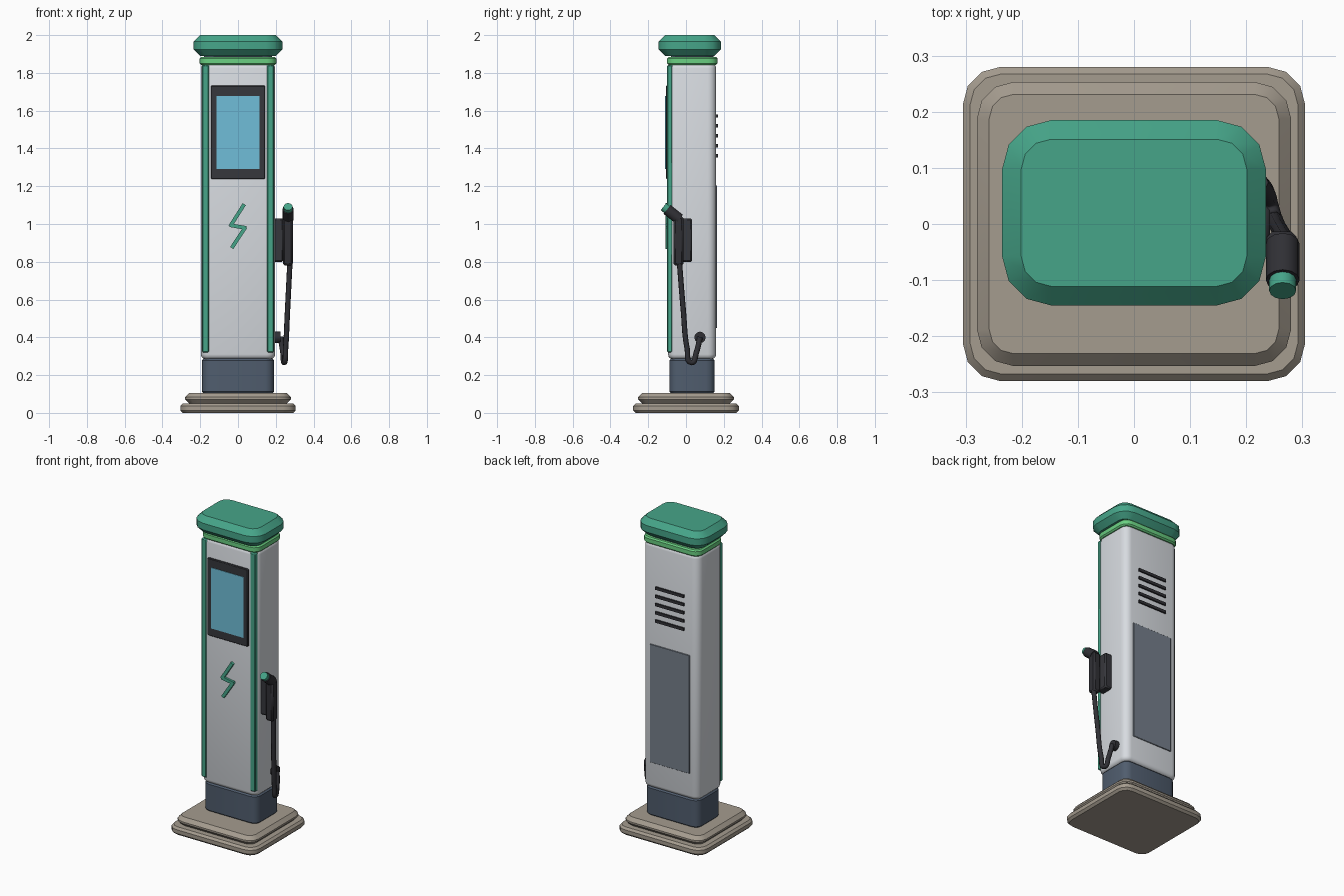
import bpy, bmesh, math
from mathutils import Vector

cube = bpy.data.objects.get("Cube")
if cube:
    bpy.data.objects.remove(cube, do_unlink=True)


def material(name, r, g, b):
    lin = [((c / 255 + 0.055) / 1.055) ** 2.4 for c in (r, g, b)] + [1]
    m = bpy.data.materials.new(name)
    m.use_nodes = True
    m.diffuse_color = lin
    m.node_tree.nodes["Principled BSDF"].inputs["Base Color"].default_value = lin
    return m


WHITE = material("shell grey", 216, 220, 225)
GREEN = material("cap green", 70, 165, 137)
LIME = material("light green", 106, 208, 130)
STONE = material("base stone", 165, 156, 143)
SLATE = material("plinth slate", 80, 93, 110)
PANEL = material("panel grey", 118, 127, 139)
BEZEL = material("bezel charcoal", 54, 55, 60)
GLASS = material("screen blue", 112, 190, 216)
BLACK = material("rubber black", 48, 48, 53)


def finish(name, bm, mat, angle=40):
    bmesh.ops.recalc_face_normals(bm, faces=bm.faces)
    mesh = bpy.data.meshes.new(name)
    bm.to_mesh(mesh)
    bm.free()
    mesh.materials.append(mat)
    ob = bpy.data.objects.new(name, mesh)
    bpy.context.collection.objects.link(ob)
    bpy.ops.object.select_all(action="DESELECT")
    ob.select_set(True)
    bpy.context.view_layer.objects.active = ob
    bpy.ops.object.shade_smooth_by_angle(angle=math.radians(angle))
    return ob


def slab(name, mat, hx, y0, y1, z0, z1, radius, bevel, segs=3, steps=1):
    """Upright block with rounded corners and bevelled rims."""
    bm = bmesh.new()
    cy, hy = (y0 + y1) / 2, (y1 - y0) / 2
    arc = [i / steps * math.pi / 2 for i in range(steps + 1)]
    low = [(bevel * (1 - math.sin(a)), z0 + bevel * (1 - math.cos(a))) for a in arc]
    rings = low + [(inset, z0 + z1 - z) for inset, z in reversed(low)]
    loops = []
    for inset, z in rings:
        loop = []
        for k, (sx, sy) in enumerate(((1, 1), (-1, 1), (-1, -1), (1, -1))):
            for i in range(segs + 1):
                a = (k + i / segs) * math.pi / 2
                r = radius - inset
                loop.append(bm.verts.new((sx * (hx - radius) + r * math.cos(a),
                                          cy + sy * (hy - radius) + r * math.sin(a), z)))
        loops.append(loop)
    for a, b in zip(loops, loops[1:]):
        for i in range(len(a)):
            j = (i + 1) % len(a)
            bm.faces.new((a[i], a[j], b[j], b[i]))
    bm.faces.new(loops[0])
    bm.faces.new(loops[-1])
    return finish(name, bm, mat)


def box(name, mat, x, y, z, bevel=0.0):
    """Box from (min, max) ranges on each axis."""
    bm = bmesh.new()
    bmesh.ops.create_cube(bm, size=1)
    for v in bm.verts:
        v.co = [sum(r) / 2 + c * (r[1] - r[0]) for r, c in zip((x, y, z), v.co)]
    if bevel:
        bmesh.ops.bevel(bm, geom=bm.edges[:], offset=bevel, segments=1, affect="EDGES")
    return finish(name, bm, mat)


def rod(name, mat, start, end, radius, sides=12):
    bm = bmesh.new()
    a, b = Vector(start), Vector(end)
    bmesh.ops.create_cone(bm, cap_ends=True, segments=sides, radius1=radius,
                          radius2=radius, depth=(b - a).length)
    turn = (b - a).to_track_quat("Z", "Y").to_matrix().to_4x4()
    turn.translation = (a + b) / 2
    bm.transform(turn)
    return finish(name, bm, mat)


# Stepped base, plinth, shell, glowing ring and cap
slab("base_lower", STONE, 0.305, -0.28, 0.28, 0, 0.05, 0.067, 0.013)
slab("base_upper", STONE, 0.28, -0.253, 0.253, 0.05, 0.105, 0.065, 0.022)
slab("plinth", SLATE, 0.19, -0.087, 0.152, 0.1, 0.29, 0.045, 0.012)
slab("body_shell", WHITE, 0.197, -0.095, 0.16, 0.285, 1.85, 0.045, 0.025, 5, 3)
slab("light_ring", LIME, 0.203, -0.1, 0.167, 1.842, 1.884, 0.05, 0.008)
slab("neck", SLATE, 0.18, -0.08, 0.145, 1.88, 1.9, 0.05, 0.003)
slab("cap", GREEN, 0.235, -0.145, 0.185, 1.89, 2.0, 0.087, 0.034)

# Corner trim strips
for side, label in ((1, "left"), (-1, "right")):
    xs = sorted((side * 0.154, side * 0.191))
    box("trim_strip_" + label, GREEN, xs, (-0.1, -0.07), (0.32, 1.843), 0.006)

# Display
box("screen_bezel", BEZEL, (-0.143, 0.143), (-0.107, -0.085), (1.238, 1.732), 0.004)
box("screen_glass", GLASS, (-0.115, 0.115), (-0.11, -0.1), (1.29, 1.678))

# Bolt symbol made of three flat bars
zigzag = [(0.03, 1.1), (-0.038, 0.993), (0.037, 0.98), (-0.03, 0.878)]
for n, ((xa, za), (xb, zb)) in enumerate(zip(zigzag, zigzag[1:])):
    length = math.hypot(xb - xa, zb - za) / 2 + 0.006
    bar = box(f"bolt_bar_{n}", GREEN, (-length, length), (-0.012, 0.008), (-0.01, 0.01))
    bar.location = ((xa + xb) / 2, -0.097, (za + zb) / 2)
    bar.rotation_euler.y = -math.atan2(zb - za, xb - xa)

# Service panel and vents on the back
box("service_panel", PANEL, (-0.14, 0.14), (0.15, 0.165), (0.45, 1.205), 0.002)
for i in range(5):
    z = 1.362 + 0.0525 * i
    box(f"vent_{i}", BLACK, (-0.1, 0.1), (0.15, 0.169), (z - 0.009, z + 0.009))

# Holster and connector
box("holster", BEZEL, (0.185, 0.242), (-0.05, 0.033), (0.8, 1.03), 0.008)
box("connector_grip", BLACK, (0.237, 0.29), (-0.066, -0.013), (0.78, 1.04), 0.01)
rod("connector_head", BLACK, (0.265, -0.035, 1.025), (0.265, -0.1, 1.077), 0.03)
rod("connector_tip", GREEN, (0.265, -0.095, 1.073), (0.265, -0.119, 1.092), 0.024)

# Charging hose and its socket
rod("hose_socket", BLACK, (0.185, 0.074, 0.4), (0.225, 0.074, 0.4), 0.03)
curve = bpy.data.curves.new("hose", "CURVE")
curve.dimensions = "3D"
curve.bevel_depth = 0.0145
curve.bevel_resolution = 2
curve.resolution_u = 6
curve.use_fill_caps = True
path = [(0.275, -0.035, 0.8), (0.262, -0.014, 0.54), (0.252, 0.006, 0.34),
        (0.245, 0.028, 0.266), (0.238, 0.055, 0.32), (0.225, 0.074, 0.4)]
spline = curve.splines.new("BEZIER")
spline.bezier_points.add(len(path) - 1)
for point, co in zip(spline.bezier_points, path):
    point.co = co
    point.handle_left_type = point.handle_right_type = "AUTO"
curve.materials.append(BLACK)
bpy.context.collection.objects.link(bpy.data.objects.new("hose", curve))
